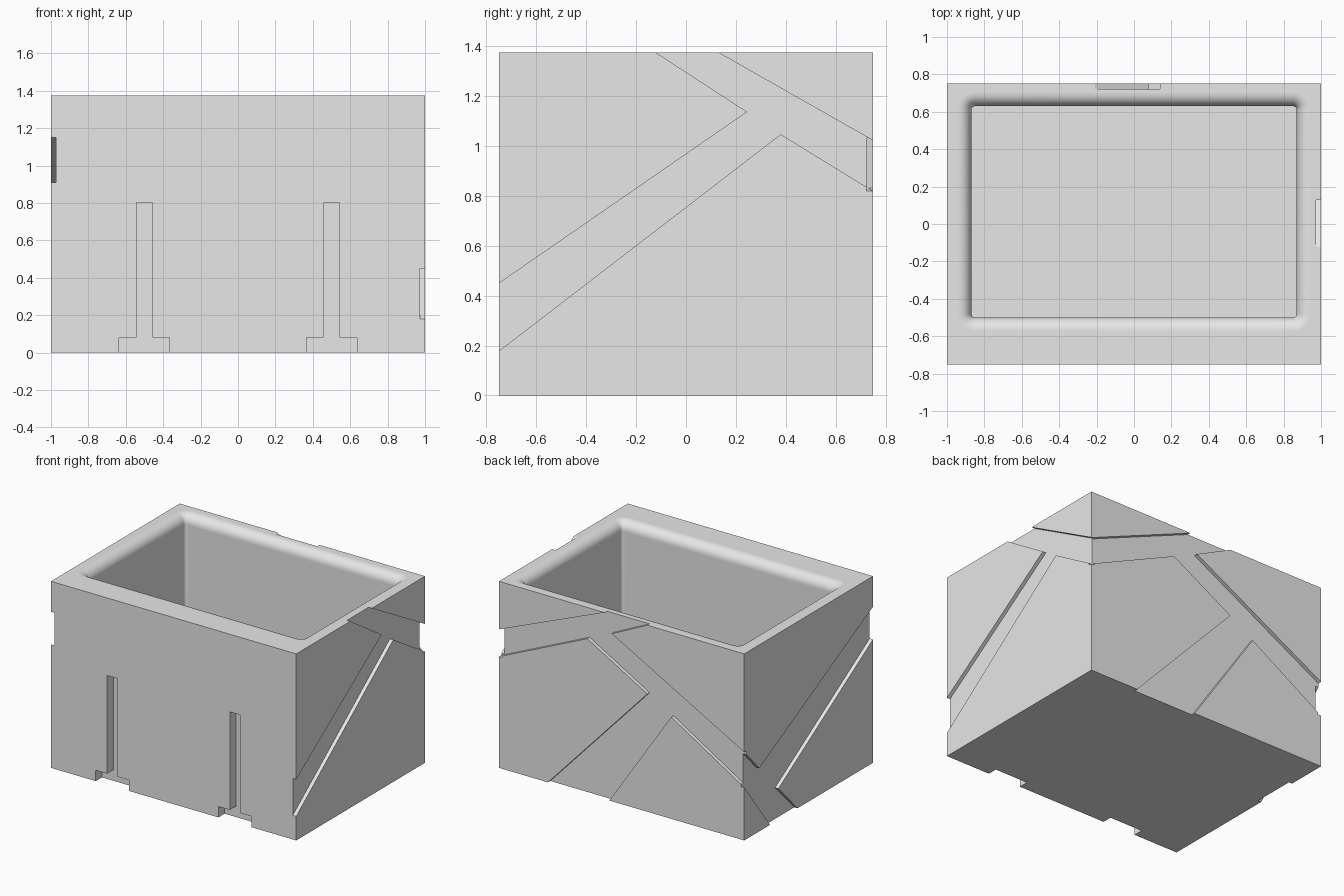
import bpy, bmesh, math
from mathutils import Vector

if "Cube" in bpy.data.objects:
    bpy.data.objects.remove(bpy.data.objects["Cube"], do_unlink=True)

HX, HY, H = 1.0, 0.75, 1.375      # half width, half depth, height
GROOVE, SLOT = 0.027, 0.072       # cut depths

stone = bpy.data.materials.new("light_grey")
stone.use_nodes = True
GREY = (0.8, 0.8, 0.8, 1)
stone.diffuse_color = GREY
stone.node_tree.nodes["Principled BSDF"].inputs["Base Color"].default_value = GREY


def loft(name, rings):
    """Closed solid through a stack of equal-length point rings."""
    bm = bmesh.new()
    loops = [[bm.verts.new(p) for p in ring] for ring in rings]
    n = len(loops[0])
    for a, b in zip(loops, loops[1:]):
        for i in range(n):
            j = (i + 1) % n
            bm.faces.new((a[i], a[j], b[j], b[i]))
    bm.faces.new(loops[0][::-1])
    bm.faces.new(loops[-1])
    bmesh.ops.recalc_face_normals(bm, faces=bm.faces)
    mesh = bpy.data.meshes.new(name)
    bm.to_mesh(mesh)
    bm.free()
    mesh.materials.append(stone)
    obj = bpy.data.objects.new(name, mesh)
    bpy.context.collection.objects.link(obj)
    return obj


def prism(name, outline, place, near, far):
    return loft(name, [[place(u, z, d) for u, z in outline] for d in (near, far)])


def on_side(u, z, d):
    return Vector((d, u, z))


def on_face(u, z, d):
    return Vector((u, d, z))


def rounded_rect(grow, z, corner=0.02, steps=6):
    """Ring around the planter opening, grown outward for the rim."""
    x, y0, y1, r = 0.87, -0.5, 0.63, corner + grow
    centres = [(x - corner, y1 - corner), (corner - x, y1 - corner),
               (corner - x, y0 + corner), (x - corner, y0 + corner)]
    ring = []
    for k, (cx, cy) in enumerate(centres):
        for s in range(steps + 1):
            a = math.pi / 2 * (k + s / steps)
            ring.append(Vector((cx + r * math.cos(a), cy + r * math.sin(a), z)))
    return ring


# Solid block
base = [(-HX, -HY), (HX, -HY), (HX, HY), (-HX, HY)]
block = loft("planter_block", [[Vector((x, y, z)) for x, y in base] for z in (0, H)])

# Deep cavity with a rounded-over rim
RIM, SEG = 0.07, 10
rings = [rounded_rect(0, 0.13)]
for s in range(SEG + 1):
    a = math.pi / 2 * s / SEG
    rings.append(rounded_rect(RIM * (1 - math.cos(a)), H - RIM + RIM * math.sin(a)))
rings.append(rounded_rect(RIM, H + 0.1))
cutters = [loft("cavity_cutter", rings)]

# Angular channels wrapping the left, back and right sides
left_band = [(-.8, .14), (-.8, .415), (.245, 1.137), (-.19, 1.42),
             (.05, 1.42), (.8, .994), (.8, .789), (.38, 1.047)]
back_band = [(1.05, 1.0), (1.05, .797), (.28, 1.145), (-.21, .868),
             (.647, -.05), (.134, -.05), (-.405, .75), (-1.05, .36),
             (-1.05, .623), (.08, 1.235), (-.303, 1.42), (.03, 1.42)]
right_band = [(-.8, 1.176), (.574, .465), (.8, .702), (.8, .455),
              (.41, -.05), (.08, -.05), (.352, .23), (-.8, .94)]
cutters += [
    prism("left_channel_cutter", left_band, on_side, HX - GROOVE, HX + 0.1),
    prism("back_channel_cutter", back_band, on_face, HY - GROOVE, HY + 0.1),
    prism("right_channel_cutter", right_band, on_side, -HX - 0.1, GROOVE - HX),
]

# Pair of upside-down T slots on the front
half_t = [(.135, -.05), (.135, .08), (.042, .08), (.042, .803)]
tee = half_t + [(-u, z) for u, z in reversed(half_t)]
for side in (-1, 1):
    outline = [(side * 0.5 + u, z) for u, z in tee]
    cutters.append(prism("slot_cutter", outline, on_face, -HY - 0.1, SLOT - HY))

# Carve the block
bpy.context.view_layer.objects.active = block
block.select_set(True)
for cutter in cutters:
    mod = block.modifiers.new(cutter.name, "BOOLEAN")
    mod.operation = "DIFFERENCE"
    mod.solver = "EXACT"
    mod.object = cutter
    bpy.ops.object.modifier_apply(modifier=mod.name)
    bpy.data.objects.remove(cutter, do_unlink=True)

# Smooth rim, flat main faces
bpy.ops.object.shade_smooth_by_angle(angle=math.radians(30))
for face in block.data.polygons:
    if face.area > 0.2 or max(abs(c) for c in face.normal) > 0.9999:
        face.use_smooth = False
